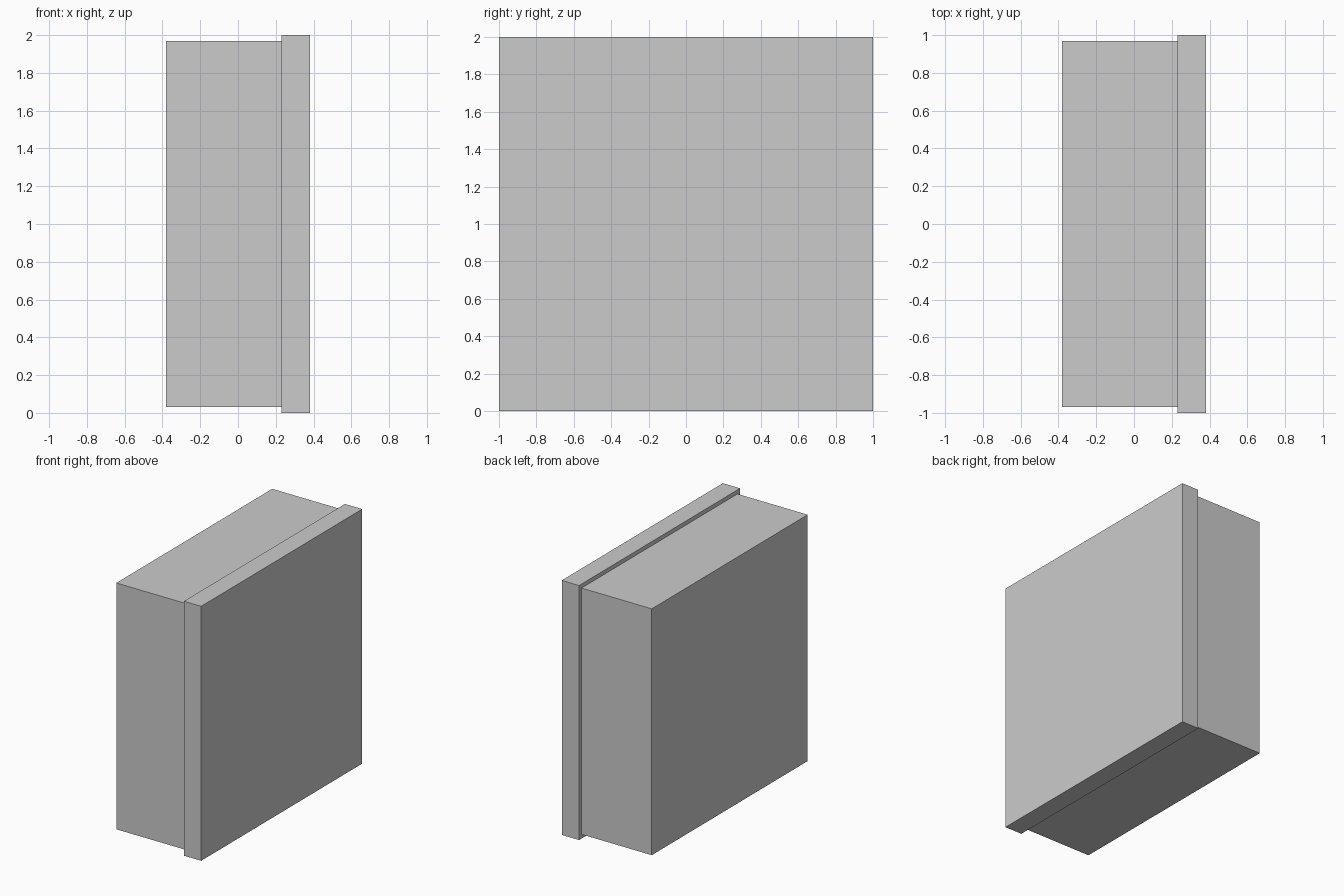
import bpy

if "Cube" in bpy.data.objects:
    bpy.data.objects.remove(bpy.data.objects["Cube"])


def box(name, x0, x1, half, zc=1.0):
    """Square slab spanning x0..x1, with the given half width in y and z."""
    bpy.ops.mesh.primitive_cube_add(size=1, location=((x0 + x1) / 2, 0, zc))
    ob = bpy.context.object
    ob.name = name
    ob.scale = (x1 - x0, 2 * half, 2 * half)
    bpy.ops.object.transform_apply(location=False, rotation=False, scale=True)
    return ob


# Deep main housing
box("housing", -0.38, 0.23, 0.968)

# Slightly wider front panel
box("front_panel", 0.23, 0.38, 1.0)
